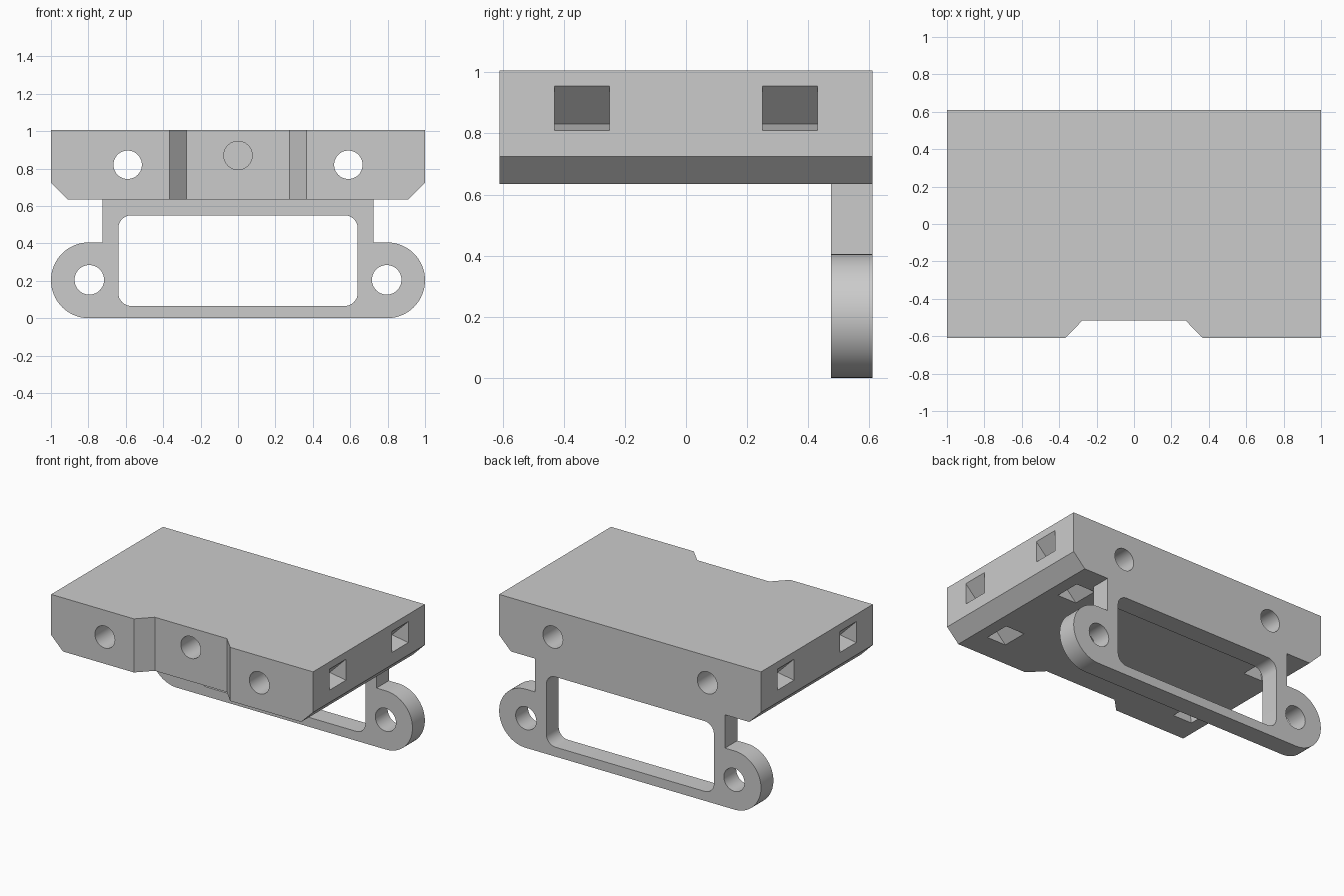
import bpy
import bmesh
import math
from mathutils import Vector

cube = bpy.data.objects.get("Cube")
if cube:
    bpy.data.objects.remove(cube, do_unlink=True)

grey = bpy.data.materials.new("plain grey")
grey.use_nodes = True
GREY = (0.6, 0.6, 0.6, 1)
grey.diffuse_color = GREY
grey.node_tree.nodes["Principled BSDF"].inputs["Base Color"].default_value = GREY

TOP, DECK, BACK = 1.005, 0.635, 0.61


def prism(name, profile, lo, hi, axis="y"):
    """Extrude a 2D outline: (x, z) along y, or (x, y) along z."""
    place = (lambda a, b, t: (a, t, b)) if axis == "y" else (lambda a, b, t: (a, b, t))
    bm = bmesh.new()
    face = bm.faces.new([bm.verts.new(place(a, b, lo)) for a, b in profile])
    new = bmesh.ops.extrude_face_region(bm, geom=[face])["geom"]
    moved = [v for v in new if isinstance(v, bmesh.types.BMVert)]
    bmesh.ops.translate(bm, verts=moved, vec=Vector(place(0, 0, hi - lo)))
    bmesh.ops.recalc_face_normals(bm, faces=bm.faces[:])
    mesh = bpy.data.meshes.new(name)
    bm.to_mesh(mesh)
    bm.free()
    mesh.materials.append(grey)
    obj = bpy.data.objects.new(name, mesh)
    bpy.context.collection.objects.link(obj)
    return obj


def arc(cx, cz, r, start, end, steps):
    angles = [math.radians(start + (end - start) * i / steps) for i in range(steps + 1)]
    return [(cx + r * math.cos(a), cz + r * math.sin(a)) for a in angles]


def circle(cx, cz, r):
    return arc(cx, cz, r, 0, 360, 48)[:-1]


def mirrored(half):
    """Complete a right half outline, listed bottom to top."""
    return half + [(-x, z) for x, z in reversed(half)]


def cut(obj, cutters):
    bpy.context.view_layer.objects.active = obj
    for cutter in cutters:
        mod = obj.modifiers.new("cut", "BOOLEAN")
        mod.operation, mod.solver, mod.object = "DIFFERENCE", "EXACT", cutter
        bpy.ops.object.modifier_apply(modifier=mod.name)
        bpy.data.objects.remove(cutter, do_unlink=True)


def smooth(obj):
    bpy.ops.object.select_all(action="DESELECT")
    obj.select_set(True)
    bpy.context.view_layer.objects.active = obj
    bpy.ops.object.shade_smooth_by_angle(angle=math.radians(30))


# Main block with chamfered lower edges
block = prism("main_block", mirrored([(0.91, DECK), (1, 0.725), (1, TOP)]), -BACK, BACK)

# Tapered front recess, through holes and blind centre hole
cutters = [prism("front_recess_cutter",
                 [(-0.46, -0.705), (0.46, -0.705), (0.275, -0.515), (-0.275, -0.515)],
                 0.5, 1.2, axis="z"),
           prism("centre_hole_cutter", circle(0, 0.87, 0.076), -0.8, -0.1)]
for side in (-1, 1):
    cutters.append(prism("bolt_hole_cutter", circle(side * 0.59, 0.82, 0.076), -0.8, 0.8))
    # Wedge pockets in the side and matching ones in the underside
    for y in (-0.34, 0.34):
        wedge = [(0, 0.32), (0.125, 0.195), (0, 0.175)]
        extra = [(-0.05, 0.175), (-0.05, 0.32)]
        for flip in (False, True):
            pts = [(t, s) if flip else (s, t) for s, t in wedge + extra]
            cutters.append(prism("pocket_cutter",
                                 [(side * (1 - s), DECK + t) for s, t in pts],
                                 y - 0.09, y + 0.09))
cut(block, cutters)
smooth(block)

# Hanging rear frame with rounded mounting ears
R = 0.2025
half = arc(0.7975, R, R, -90, 90, 32) + [(0.725, 2 * R), (0.725, DECK)]
frame = prism("rear_frame", mirrored(half), 0.475, BACK)

# Rounded window and ear holes
r = 0.07
window = mirrored(arc(0.64 - r, 0.065 + r, r, -90, 0, 8) + arc(0.64 - r, 0.55 - r, r, 0, 90, 8))
cut(frame, [prism("window_cutter", window, 0.3, 0.8)]
    + [prism("ear_hole_cutter", circle(s * 0.795, 0.205, 0.079), 0.3, 0.8) for s in (-1, 1)])
smooth(frame)
